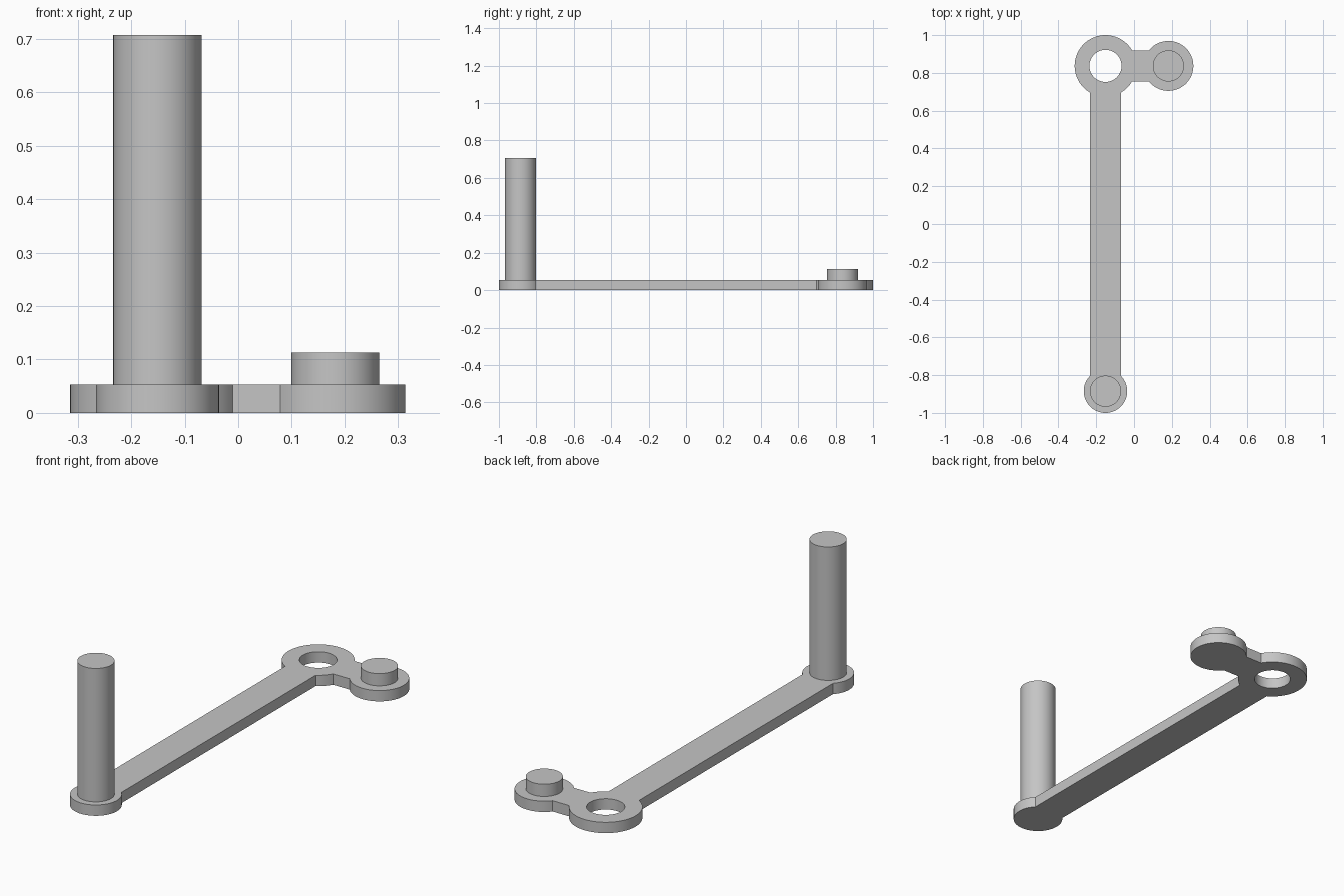
import bpy
import bmesh
from math import asin, cos, sin, pi, radians

cube = bpy.data.objects.get("Cube")
if cube:
    bpy.data.objects.remove(cube, do_unlink=True)

# Shared grey material
grey = bpy.data.materials.new("plain grey")
grey.use_nodes = True
colour = (0.56, 0.56, 0.56, 1)
grey.diffuse_color = colour
grey.node_tree.nodes["Principled BSDF"].inputs["Base Color"].default_value = colour

THICK = 0.053
HALF = 0.0825            # half width of the arm, also the pin radius
RING, RING_R, HOLE_R = (-0.151, 0.837), 0.163, 0.085
BOSS, BOSS_R = (0.182, 0.837), 0.132
FOOT, FOOT_R = (-0.151, -0.885), 0.115


def arc(centre, radius, start, end):
    """Points along an arc, counter-clockwise, angles in radians."""
    count = max(4, round((end - start) / (2 * pi) * 72))
    angles = [start + (end - start) * i / count for i in range(count + 1)]
    return [(centre[0] + radius * cos(a), centre[1] + radius * sin(a)) for a in angles]


def finish(obj):
    obj.data.materials.append(grey)
    bpy.ops.object.select_all(action='DESELECT')
    obj.select_set(True)
    bpy.context.view_layer.objects.active = obj
    bpy.ops.object.shade_smooth_by_angle(angle=radians(30))


def plate(name, loops, height):
    """Fill closed outlines (inner ones become holes) and extrude upwards."""
    bm = bmesh.new()
    for loop in loops:
        verts = [bm.verts.new((x, y, 0)) for x, y in loop]
        for a, b in zip(verts, verts[1:] + verts[:1]):
            bm.edges.new((a, b))
    bmesh.ops.triangle_fill(bm, edges=bm.edges[:], use_beauty=True, normal=(0, 0, 1))
    side = bmesh.ops.extrude_face_region(bm, geom=bm.faces[:], use_keep_orig=True)
    top = [g for g in side["geom"] if isinstance(g, bmesh.types.BMVert)]
    bmesh.ops.translate(bm, verts=top, vec=(0, 0, height))
    bmesh.ops.recalc_face_normals(bm, faces=bm.faces[:])
    mesh = bpy.data.meshes.new(name)
    bm.to_mesh(mesh)
    bm.free()
    obj = bpy.data.objects.new(name, mesh)
    bpy.context.collection.objects.link(obj)
    finish(obj)


def pin(name, centre, top):
    bpy.ops.mesh.primitive_cylinder_add(
        vertices=72, radius=HALF, depth=top - THICK,
        location=(*centre, (top + THICK) / 2))
    obj = bpy.context.object
    obj.name = name
    finish(obj)


# Crank plate: ring, long arm with round foot, short neck with round boss
ring_gap, boss_gap, foot_gap = (asin(HALF / r) for r in (RING_R, BOSS_R, FOOT_R))
outline = (arc(RING, RING_R, ring_gap, 1.5 * pi - ring_gap)
           + arc(FOOT, FOOT_R, pi / 2 + foot_gap, 2.5 * pi - foot_gap)
           + arc(RING, RING_R, 1.5 * pi + ring_gap, 2 * pi - ring_gap)
           + arc(BOSS, BOSS_R, boss_gap - pi, pi - boss_gap))
hole = arc(RING, HOLE_R, 0, 2 * pi)[:-1]
plate("crank_plate", [outline, hole], THICK)

# Pins standing on the plate
pin("handle_pin", FOOT, 0.707)
pin("short_pin", BOSS, 0.113)
